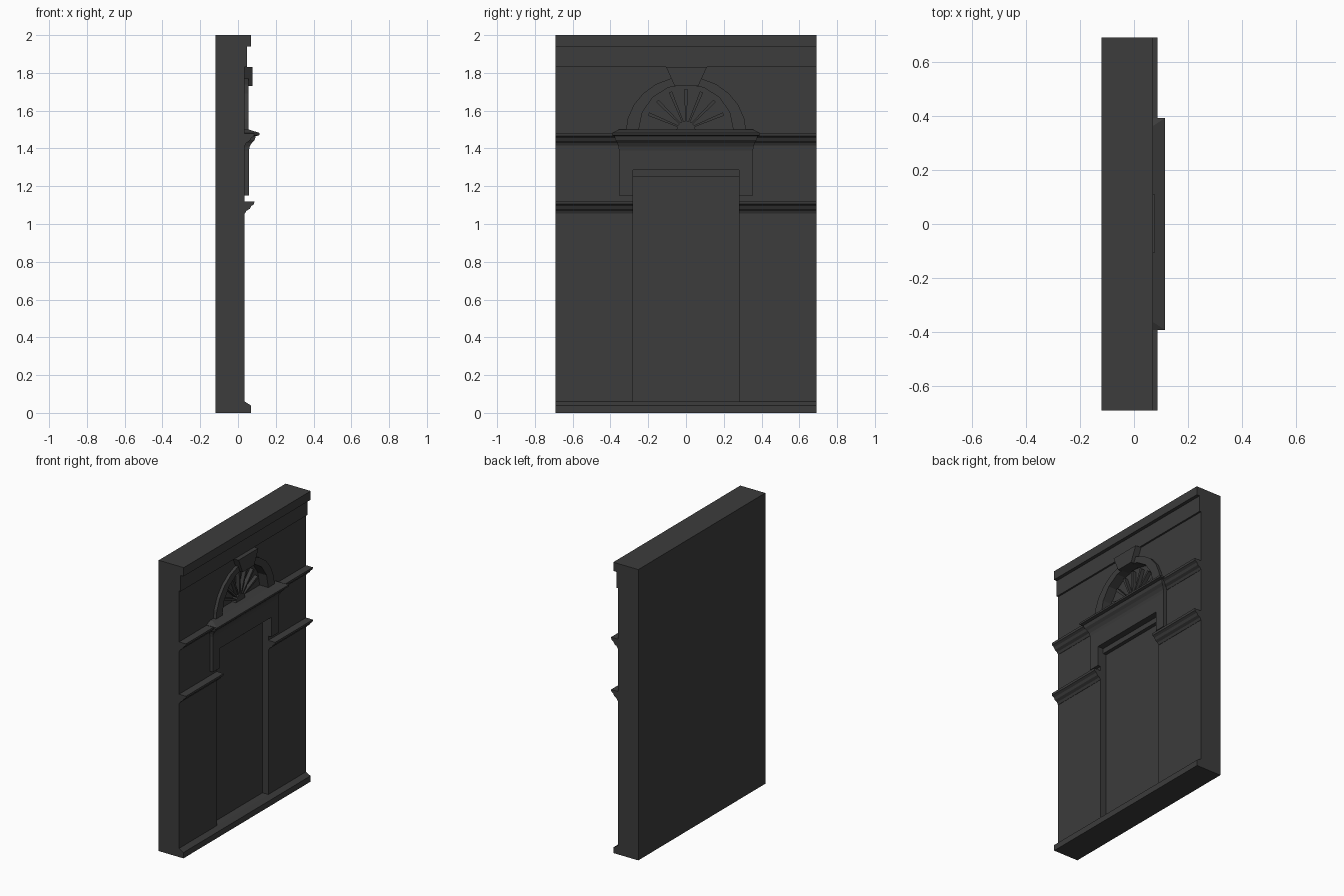
import bpy, bmesh, math

cube = bpy.data.objects.get("Cube")
if cube:
    bpy.data.objects.remove(cube, do_unlink=True)

stone = bpy.data.materials.new("dark_grey_stone")
stone.use_nodes = True
COLOUR = (0.045, 0.045, 0.045, 1)
stone.diffuse_color = COLOUR
stone.node_tree.nodes["Principled BSDF"].inputs["Base Color"].default_value = COLOUR

HALF, WALL, BACK, INNER = 0.69, 0.035, -0.12, -0.01


def loft(name, rings):
    """Skin a list of equal-length point rings and cap both ends."""
    bm = bmesh.new()
    loops = [[bm.verts.new(p) for p in ring] for ring in rings]
    n = len(loops[0])
    for a, b in zip(loops, loops[1:]):
        for i in range(n):
            j = (i + 1) % n
            bm.faces.new((a[i], a[j], b[j], b[i]))
    bm.faces.new(loops[0][::-1])
    bm.faces.new(loops[-1])
    bmesh.ops.recalc_face_normals(bm, faces=bm.faces)
    mesh = bpy.data.meshes.new(name)
    bm.to_mesh(mesh)
    bm.free()
    mesh.materials.append(stone)
    obj = bpy.data.objects.new(name, mesh)
    bpy.context.collection.objects.link(obj)
    return obj


def plate(name, outline, x0, x1):
    """Extrude a (y, z) outline from x0 to x1."""
    return loft(name, [[(x, y, z) for y, z in outline] for x in (x0, x1)])


def moulding(name, profile, y0, y1):
    """Run an (x, z) profile along y."""
    return loft(name, [[(x, y, z) for x, z in profile] for y in (y0, y1)])


def box(name, y0, y1, z0, z1, x0, x1):
    return plate(name, [(y0, z0), (y1, z0), (y1, z1), (y0, z1)], x0, x1)


def arc(ry, rz, z0, steps):
    return [(-ry * math.cos(math.pi * i / steps), z0 + rz * math.sin(math.pi * i / steps))
            for i in range(steps + 1)]


def portal(half, z0, z1, opening, head):
    """Outline of a slab with a doorway notched out of its bottom."""
    return [(-half, z0), (-half, z1), (half, z1), (half, z0),
            (opening, z0), (opening, head), (-opening, head), (-opening, z0)]


# Wall: back slab, lower layer with doorway, upper layer with lunette
DOOR, HEAD, SPRING = 0.28, 1.285, 1.5
lunette = arc(0.25, 0.24, SPRING, 8)
box("wall_back", -HALF, HALF, 0, 2, BACK, INNER)
plate("wall_lower", portal(HALF, 0, SPRING, DOOR, HEAD), INNER, WALL)
plate("wall_upper", [(-HALF, SPRING), (-HALF, 2), (HALF, 2), (HALF, SPRING)] + lunette[::-1], INNER, WALL)

# Plinth, frieze and top cornice
moulding("plinth", [(INNER, 0), (0.068, 0), (0.068, 0.04), (WALL, 0.06), (INNER, 0.06)], -HALF, HALF)
box("frieze", -HALF, HALF, 1.83, 2, 0, 0.047)
box("top_cornice", -HALF, HALF, 1.94, 2, 0, 0.07)

# String courses on either side of the doorway
lower = [(0, 1.055), (0.037, 1.055), (0.045, 1.07), (0.062, 1.08), (0.07, 1.095),
         (0.085, 1.105), (0.087, 1.12), (0, 1.12)]
upper = [(x, z + 0.36) for x, z in lower]
for side, s in (("left", 1), ("right", -1)):
    moulding("lower_string_" + side, lower, s * DOOR, s * HALF)
    moulding("upper_string_" + side, upper, s * 0.34, s * HALF)

# Door surround, stepped door head and hood with returned ends
plate("door_surround", portal(0.355, 1.15, 1.42, DOOR, HEAD), 0, 0.058)
box("door_head", -DOOR, DOOR, 1.25, HEAD, INNER, 0.015)
hood = [(1.39, 0), (1.41, 0.004), (1.43, 0.015), (1.445, 0.03), (1.465, 0.036),
        (1.47, 0.055), (1.482, 0.056), (1.5, 0.0)]
loft("door_hood", [[(0, -0.355 - d * 0.65, z), (0.058 + d, -0.355 - d * 0.65, z),
                    (0.058 + d, 0.355 + d * 0.65, z), (0, 0.355 + d * 0.65, z)] for z, d in hood])

# Arch, keystone and fanlight
plate("arch", arc(0.32, 0.3, 1.48, 12) + lunette[::-1], 0, 0.056)
plate("keystone", [(-0.06, 1.73), (0.065, 1.73), (0.11, 1.83), (-0.105, 1.83)], 0, 0.078)
plate("fan_hub", arc(0.05, 0.045, SPRING, 6), INNER, 0.02)
for i in range(1, 8):
    a = math.pi * i / 8
    c, s = math.cos(a), math.sin(a)
    points = [(r * c - w * s, SPRING + r * s + w * c)
              for r, w in ((0.03, -0.004), (0.215, -0.009), (0.215, 0.009), (0.03, 0.004))]
    plate(f"fan_spoke_{i}", points, INNER, 0.015)
